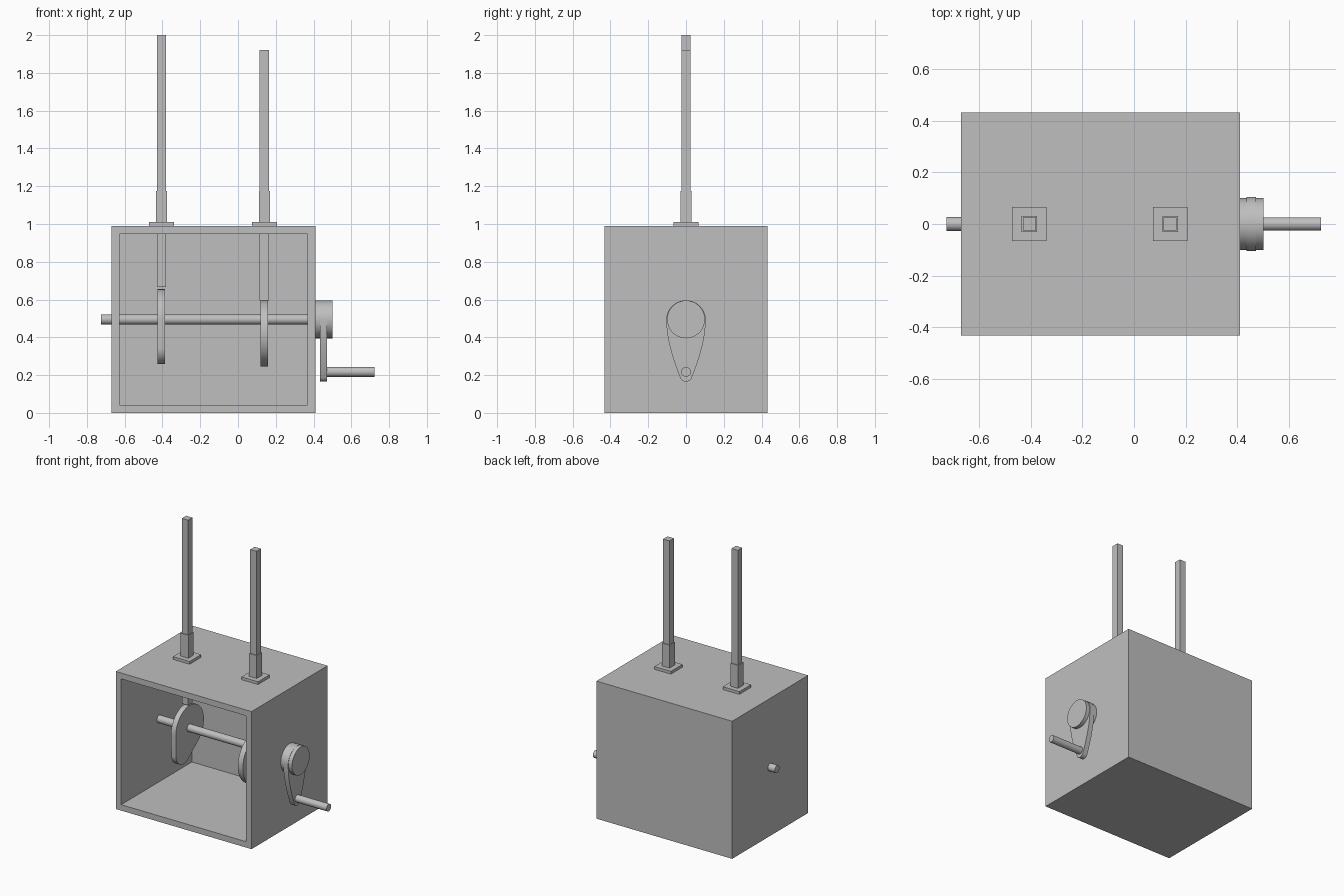
import bpy, bmesh, math
from mathutils import Vector

if "Cube" in bpy.data.objects:
    bpy.data.objects.remove(bpy.data.objects["Cube"])

grey = bpy.data.materials.new("plain grey")
grey.diffuse_color = (0.52, 0.52, 0.52, 1)
grey.use_nodes = True
grey.node_tree.nodes["Principled BSDF"].inputs["Base Color"].default_value = grey.diffuse_color
AXLE_Z = 0.495


def finish(name, bm, smooth=False):
    bmesh.ops.recalc_face_normals(bm, faces=bm.faces[:])
    mesh = bpy.data.meshes.new(name)
    bm.to_mesh(mesh)
    bm.free()
    mesh.materials.append(grey)
    ob = bpy.data.objects.new(name, mesh)
    bpy.context.collection.objects.link(ob)
    if smooth:
        bpy.ops.object.select_all(action='DESELECT')
        bpy.context.view_layer.objects.active = ob
        ob.select_set(True)
        bpy.ops.object.shade_smooth_by_angle(angle=math.radians(35))
    return ob


def box(name, lo, hi):
    bm = bmesh.new()
    bmesh.ops.create_cube(bm, size=1)
    for v in bm.verts:
        v.co = [lo[i] + (v.co[i] + 0.5) * (hi[i] - lo[i]) for i in range(3)]
    return finish(name, bm)


def plate(name, outline, x0, x1):
    """Extrude a (y, z) outline along x."""
    bm = bmesh.new()
    face = bm.faces.new([bm.verts.new((x0, y, z)) for y, z in outline])
    new = bmesh.ops.extrude_face_region(bm, geom=[face])["geom"]
    for v in new:
        if isinstance(v, bmesh.types.BMVert):
            v.co.x = x1
    return finish(name, bm, True)


def ellipse(cy, cz, ry, rz, n=64):
    return [(cy + ry * math.cos(2 * math.pi * i / n),
             cz + rz * math.sin(2 * math.pi * i / n)) for i in range(n)]


def hull(points):
    """Convex outline around a set of points."""
    pts = sorted(set(points))

    def half(seq):
        out = []
        for p in seq:
            while len(out) > 1 and ((out[-1][0] - out[-2][0]) * (p[1] - out[-2][1])
                                    <= (out[-1][1] - out[-2][1]) * (p[0] - out[-2][0])):
                out.pop()
            out.append(p)
        return out[:-1]
    return half(pts) + half(pts[::-1])


# Case: box with the front face inset and pushed in to form the cavity
case = bmesh.new()
bmesh.ops.create_cube(case, size=1)
for v in case.verts:
    v.co = Vector((-0.13 + v.co.x * 1.08, v.co.y * 0.864, 0.495 + v.co.z * 0.99))
case.normal_update()
front = min(case.faces, key=lambda f: f.normal.y)
bmesh.ops.inset_region(case, faces=[front], thickness=0.06)
new = bmesh.ops.extrude_face_region(case, geom=[front])["geom"]
for v in new:
    if isinstance(v, bmesh.types.BMVert):
        v.co.y = 0.372
if front.is_valid:
    bmesh.ops.delete(case, geom=[front], context='FACES_ONLY')
finish("case", case)

# Axle running through both side walls
plate("axle", ellipse(0, AXLE_Z, 0.027, 0.027, 32), -0.725, 0.42)

# Cams on the axle
plate("left_cam", hull(ellipse(0.005, AXLE_Z, 0.16, 0.16)
                       + ellipse(-0.065, AXLE_Z - 0.15, 0.086, 0.086)), -0.425, -0.387)
plate("right_cam", ellipse(0, AXLE_Z - 0.075, 0.173, 0.175), 0.12, 0.16)

# Push rods with guide sleeves and flanges
for side, x, bottom, top in (("left", -0.405, 0.667, 2.0), ("right", 0.14, 0.594, 1.922)):
    box(side + "_push_rod", (x - 0.025, -0.025, bottom), (x + 0.025, 0.025, top))
    box(side + "_guide_sleeve", (x - 0.03, -0.03, 0.99), (x + 0.03, 0.03, 1.175))
    box(side + "_guide_flange", (x - 0.066, -0.066, 0.985), (x + 0.066, 0.066, 1.01))

# Crank: hub, tapered arm and handle
plate("crank_hub", ellipse(0, AXLE_Z, 0.1, 0.1), 0.405, 0.5)
arm = ellipse(0, AXLE_Z, 0.104, 0.101) + ellipse(0, 0.2, 0.034, 0.034, 32)
for y, z in ((0.101, 0.43), (0.09, 0.37), (0.073, 0.305), (0.055, 0.25)):
    arm += [(y, z), (-y, z)]
plate("crank_arm", hull(arm), 0.435, 0.472)
plate("crank_handle", ellipse(0, 0.217, 0.026, 0.026, 32), 0.46, 0.723)
